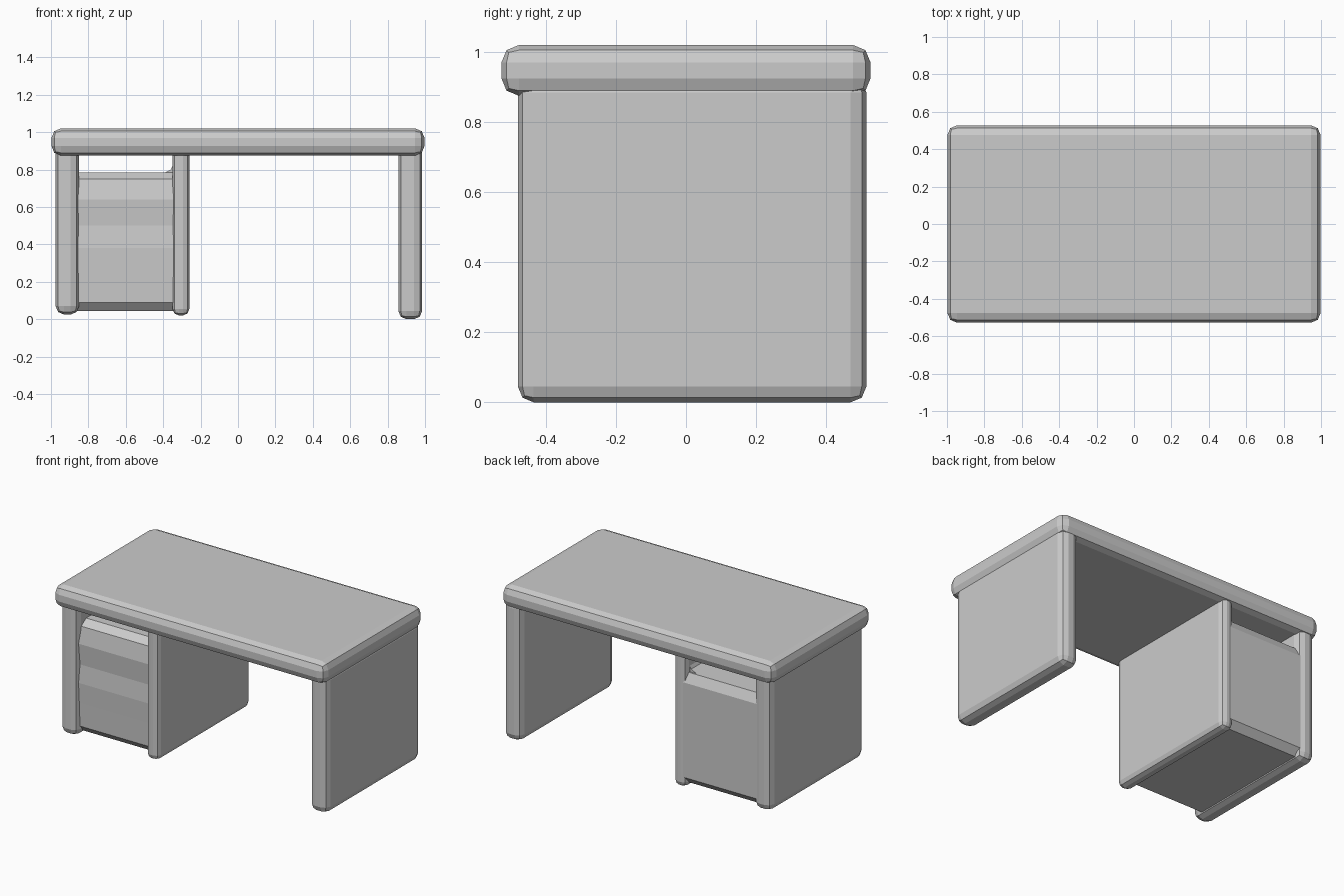
import bpy, bmesh
from mathutils import Vector

cube = bpy.data.objects.get("Cube")
if cube:
    bpy.data.objects.remove(cube, do_unlink=True)

grey = bpy.data.materials.new("plain grey")
grey.use_nodes = True
colour = (0.6, 0.6, 0.6, 1)
grey.diffuse_color = colour
grey.node_tree.nodes["Principled BSDF"].inputs["Base Color"].default_value = colour


def finish(name, bm, bevel=0, segments=2):
    """Turn a bmesh into a flat-shaded object with softened edges."""
    bmesh.ops.recalc_face_normals(bm, faces=bm.faces)
    mesh = bpy.data.meshes.new(name)
    bm.to_mesh(mesh)
    bm.free()
    mesh.materials.append(grey)
    obj = bpy.data.objects.new(name, mesh)
    bpy.context.collection.objects.link(obj)
    if bevel:
        mod = obj.modifiers.new("soft edges", "BEVEL")
        mod.width, mod.segments = bevel, segments
    return obj


def slab(name, low, high, bevel):
    """Rounded box between two corners."""
    low, high = Vector(low), Vector(high)
    bm = bmesh.new()
    bmesh.ops.create_cube(bm, size=1)
    for v in bm.verts:
        v.co = (low + high) / 2 + v.co * (high - low)
    return finish(name, bm, bevel)


def prism(name, profile, start, end, axis):
    """Extrude a profile along x (points are y, z) or y (points are x, z)."""
    bm = bmesh.new()
    place = (lambda p, t: (t, p[0], p[1])) if axis == "x" else (lambda p, t: (p[0], t, p[1]))
    face = bm.faces.new([bm.verts.new(place(p, start)) for p in profile])
    new = bmesh.ops.extrude_face_region(bm, geom=[face])["geom"]
    shift = Vector(place((0, 0), end - start))
    bmesh.ops.translate(bm, vec=shift, verts=[g for g in new if isinstance(g, bmesh.types.BMVert)])
    return finish(name, bm)


# Desk top with rounded rim
slab("desk_top", (-0.997, -0.527, 0.875), (0.997, 0.527, 1.02), 0.05)

# Supporting side panels
slab("left_leg_panel", (0.857, -0.48, 0), (0.985, 0.515, 0.93), 0.045)
slab("right_leg_panel", (-0.975, -0.48, 0.025), (-0.85, 0.51, 0.93), 0.045)
slab("pedestal_inner_panel", (-0.35, -0.47, 0.02), (-0.26, 0.505, 0.93), 0.035)

# Drawer body: gently uneven front, rounded top edges, open gap above
body = [(-0.44, 0.09), (-0.40, 0.045), (0.46, 0.045), (0.5, 0.09),
        (0.5, 0.72), (0.47, 0.78), (-0.38, 0.785), (-0.43, 0.75),
        (-0.45, 0.64), (-0.44, 0.5), (-0.45, 0.38), (-0.445, 0.25)]
prism("drawer_body", body, -0.88, -0.30, "x")

# Rounded corner of the gap above the drawers
prism("gap_corner", [(-0.41, 0.775), (-0.36, 0.80), (-0.335, 0.85), (-0.33, 0.88),
                     (-0.30, 0.88), (-0.30, 0.775)], -0.38, 0.46, "y")
